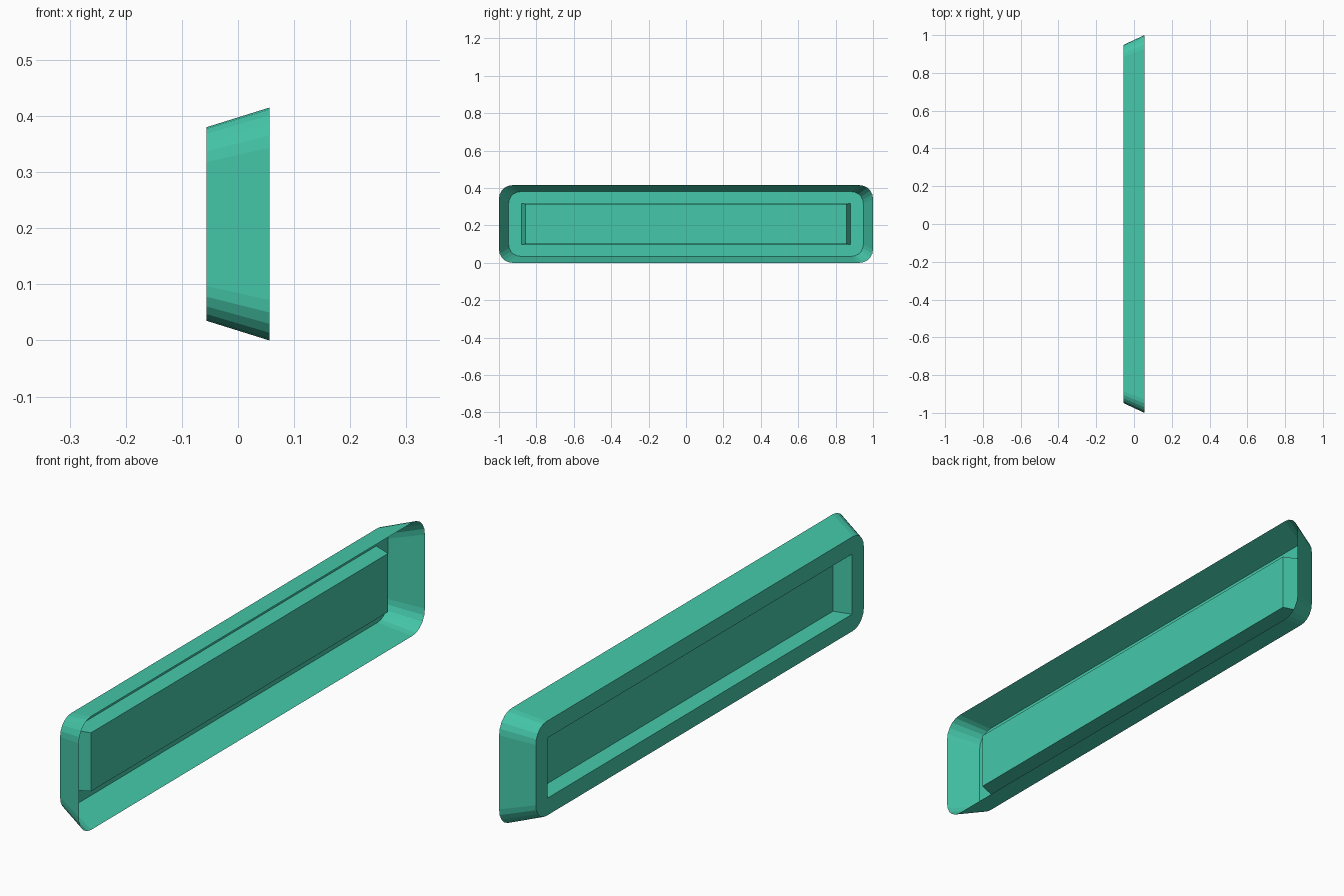
import bpy, bmesh
from math import sin, cos, pi

cube = bpy.data.objects.get("Cube")
if cube:
    bpy.data.objects.remove(cube)

MID_Z = 0.2075
ARC = 5          # segments in each rounded corner
SIGNS = [(1, 1), (-1, 1), (-1, -1), (1, -1)]

green = bpy.data.materials.new("sea green")
green.use_nodes = True
colour = (0.06, 0.58, 0.4, 1)
green.diffuse_color = colour
green.node_tree.nodes["Principled BSDF"].inputs["Base Color"].default_value = colour

bm = bmesh.new()


def rounded_loop(x, half_y, half_z, radius):
    """Rounded rectangle, counterclockwise, ARC + 1 points per corner."""
    loop = []
    for corner, (sy, sz) in enumerate(SIGNS):
        for step in range(ARC + 1):
            a = (corner + step / ARC) * pi / 2
            loop.append(bm.verts.new((x,
                                      sy * (half_y - radius) + radius * cos(a),
                                      MID_Z + sz * (half_z - radius) + radius * sin(a))))
    return loop


def square_loop(x, half_y, half_z):
    """Sharp rectangle, each corner repeated to match a rounded loop."""
    corners = [bm.verts.new((x, sy * half_y, MID_Z + sz * half_z)) for sy, sz in SIGNS]
    return [v for v in corners for _ in range(ARC + 1)]


def band(inner, outer):
    """Join two matching loops, dropping repeated corners."""
    n = len(inner)
    for i in range(n):
        k = (i + 1) % n
        ring = list(dict.fromkeys((inner[i], inner[k], outer[k], outer[i])))
        if len(ring) > 2:
            bm.faces.new(ring)


# Open rim, sloped side wall, flat panel and the pocket pressed into it
rim = rounded_loop(0.056, 1.0, 0.2075, 0.072)
panel_edge = rounded_loop(-0.056, 0.948, 0.1725, 0.062)
pocket_edge = square_loop(-0.056, 0.88, 0.11)
pocket_floor = square_loop(0.006, 0.858, 0.107)

band(panel_edge, rim)
band(pocket_edge, panel_edge)
band(pocket_floor, pocket_edge)
bm.faces.new(list(dict.fromkeys(reversed(pocket_floor))))

mesh = bpy.data.meshes.new("recessed_tray")
bm.to_mesh(mesh)
bm.free()
mesh.materials.append(green)
tray = bpy.data.objects.new("recessed_tray", mesh)
bpy.context.collection.objects.link(tray)
